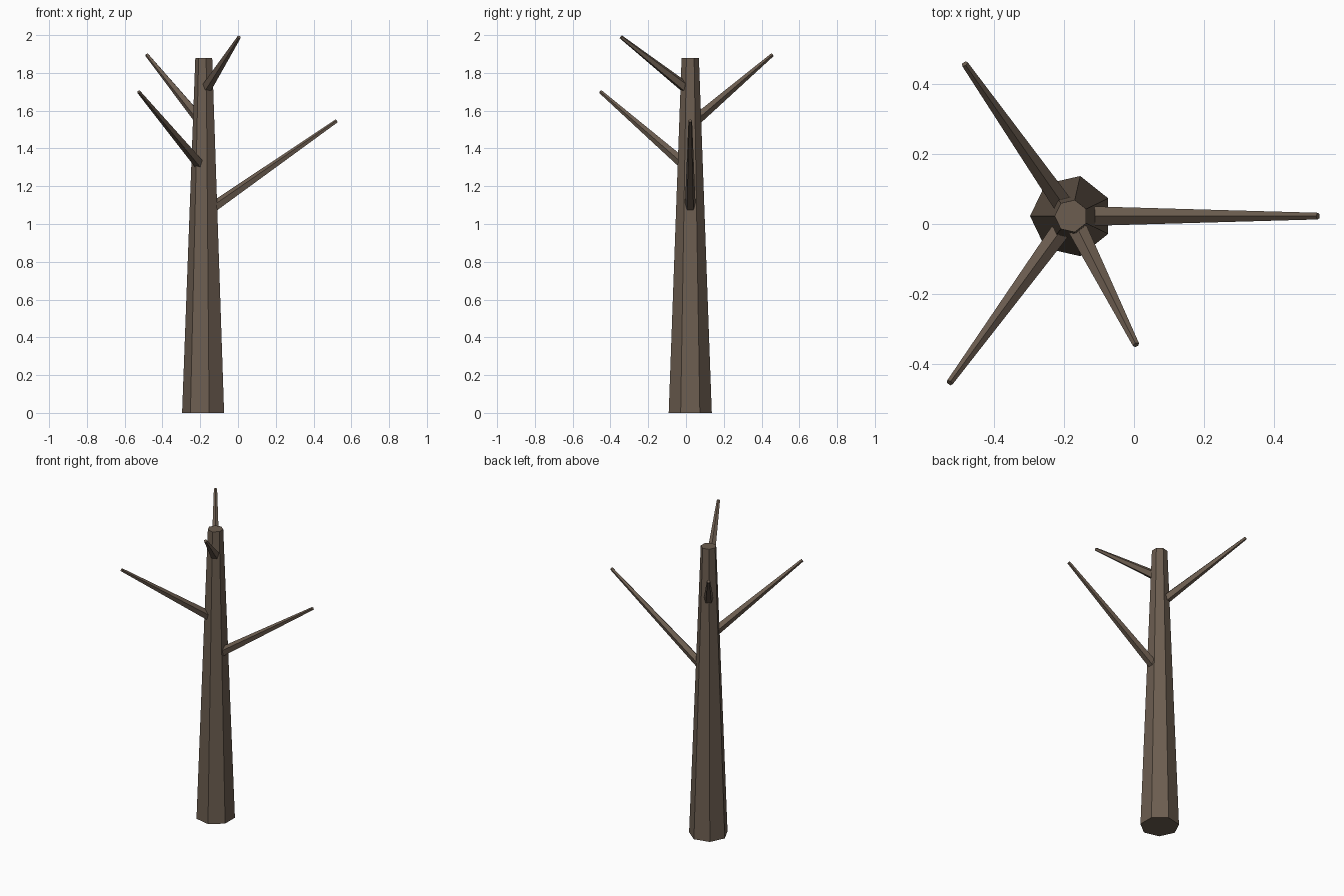
import bpy, bmesh, math
from mathutils import Vector

cube = bpy.data.objects.get("Cube")
if cube:
    bpy.data.objects.remove(cube, do_unlink=True)

# Bark colour
bark = bpy.data.materials.new("brown_bark")
bark.use_nodes = True
colour = (0.15, 0.11, 0.08, 1)
bark.diffuse_color = colour
bsdf = bark.node_tree.nodes["Principled BSDF"]
bsdf.inputs["Base Color"].default_value = colour
bsdf.inputs["Roughness"].default_value = 0.9


def tapered_limb(name, start, end, r_start, r_end, sides, toward):
    """Flat-sided tapered limb whose first corner points toward a direction."""
    start, end, toward = Vector(start), Vector(end), Vector(toward)
    axis = (end - start).normalized()
    u = (toward - axis * toward.dot(axis)).normalized()
    v = axis.cross(u)
    bm = bmesh.new()
    rings = []
    for centre, radius in ((start, r_start), (end, r_end)):
        ring = []
        for i in range(sides):
            a = math.tau * i / sides
            ring.append(bm.verts.new(centre + radius * (u * math.cos(a) + v * math.sin(a))))
        rings.append(ring)
    low, high = rings
    for i in range(sides):
        j = (i + 1) % sides
        bm.faces.new((low[i], low[j], high[j], high[i]))
    bm.faces.new(low[::-1])
    bm.faces.new(high)
    mesh = bpy.data.meshes.new(name)
    bm.to_mesh(mesh)
    bm.free()
    mesh.materials.append(bark)
    obj = bpy.data.objects.new(name, mesh)
    bpy.context.collection.objects.link(obj)
    return obj


# Seven-sided trunk
TX, TY = -0.179, 0.0225
tapered_limb("trunk", (TX, TY, 0), (TX, TY, 1.88), 0.117, 0.047, 7, (-1, 0, 0))

# Five-sided branches, all rising at the same pitch from inside the trunk
tips = {
    "lower_left_branch": (0.524, 0.0225, 1.546),
    "front_right_branch": (-0.525, -0.452, 1.70),
    "back_right_branch": (-0.482, 0.456, 1.895),
    "upper_front_branch": (0.006, -0.344, 1.99),
}
for name, tip in tips.items():
    reach = math.hypot(tip[0] - TX, tip[1] - TY)
    root = (TX, TY, tip[2] - reach * math.tan(math.radians(35)))
    tapered_limb(name, root, tip, 0.031, 0.01, 5, (0, 0, 1))
